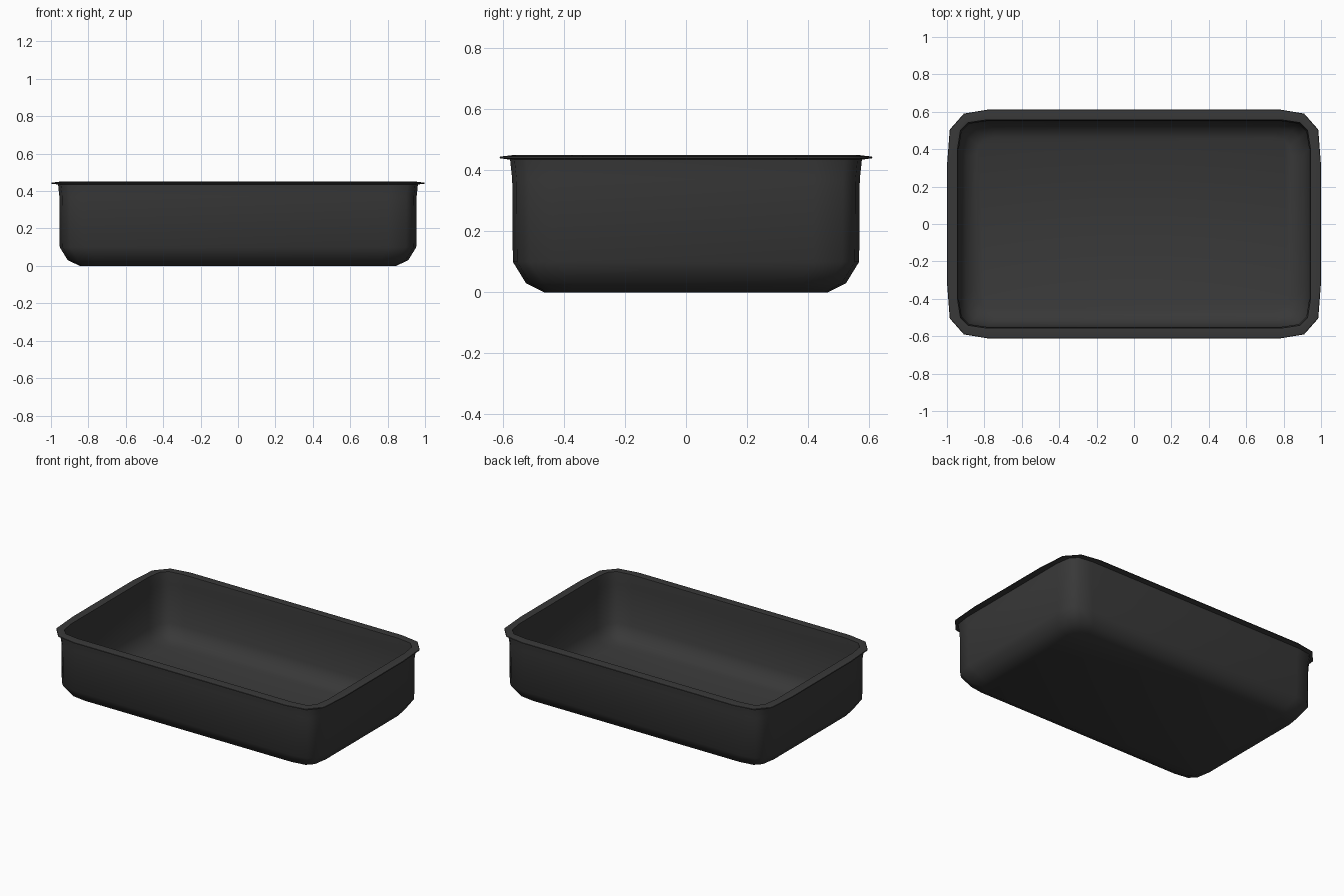
import bpy, bmesh, math

if "Cube" in bpy.data.objects:
    bpy.data.objects.remove(bpy.data.objects["Cube"])


def ring(bm, hx, hy, z, corner):
    """One rounded-rectangle loop; corner lists insets from the outer corner."""
    quad = [(hx - dx, hy - dy) for dx, dy in corner]
    pts = []
    for sx, sy in ((1, 1), (1, -1), (-1, -1), (-1, 1)):
        part = [(sx * x, sy * y) for x, y in quad]
        pts += part if sx * sy > 0 else part[::-1]
    return [bm.verts.new((x, y, z)) for x, y in pts]


# corner shapes: top/back edge to side edge
LIP = [(.22, 0), (.09, .022), (.015, .107), (0, .30)]
WALL = [(.15, 0), (.055, .014), (.015, .055), (0, .15)]
FLOOR = [(.09, 0), (.04, .010), (.010, .040), (0, .09)]

# section from outer base, up over the lip, down to inner floor
section = [
    (.845, .465, 0, FLOOR),
    (.91, .525, .03, WALL),
    (.953, .568, .10, WALL),
    (.955, .57, .37, WALL),
    (.962, .577, .435, WALL),
    (1.0, .612, .440, LIP),
    (.998, .610, .445, LIP),
    (.955, .568, .45, WALL),
    (.943, .556, .448, WALL),
    (.937, .550, .37, WALL),
    (.935, .548, .11, WALL),
    (.898, .513, .045, WALL),
    (.84, .46, .016, FLOOR),
]

bm = bmesh.new()
rings = [ring(bm, *s) for s in section]
for a, b in zip(rings, rings[1:]):
    n = len(a)
    for i in range(n):
        j = (i + 1) % n
        bm.faces.new((a[i], a[j], b[j], b[i]))
bm.faces.new(rings[0])
bm.faces.new(rings[-1])
bmesh.ops.recalc_face_normals(bm, faces=bm.faces)
mesh = bpy.data.meshes.new("baking_tray")
bm.to_mesh(mesh)
bm.free()
tray = bpy.data.objects.new("baking_tray", mesh)
bpy.context.collection.objects.link(tray)

# dark coating
mat = bpy.data.materials.new("dark_coating")
mat.diffuse_color = (.04, .04, .04, 1)
mat.use_nodes = True
mat.node_tree.nodes["Principled BSDF"].inputs["Base Color"].default_value = mat.diffuse_color
mesh.materials.append(mat)

bpy.context.view_layer.objects.active = tray
tray.select_set(True)
bpy.ops.object.shade_smooth_by_angle(angle=math.radians(45))
